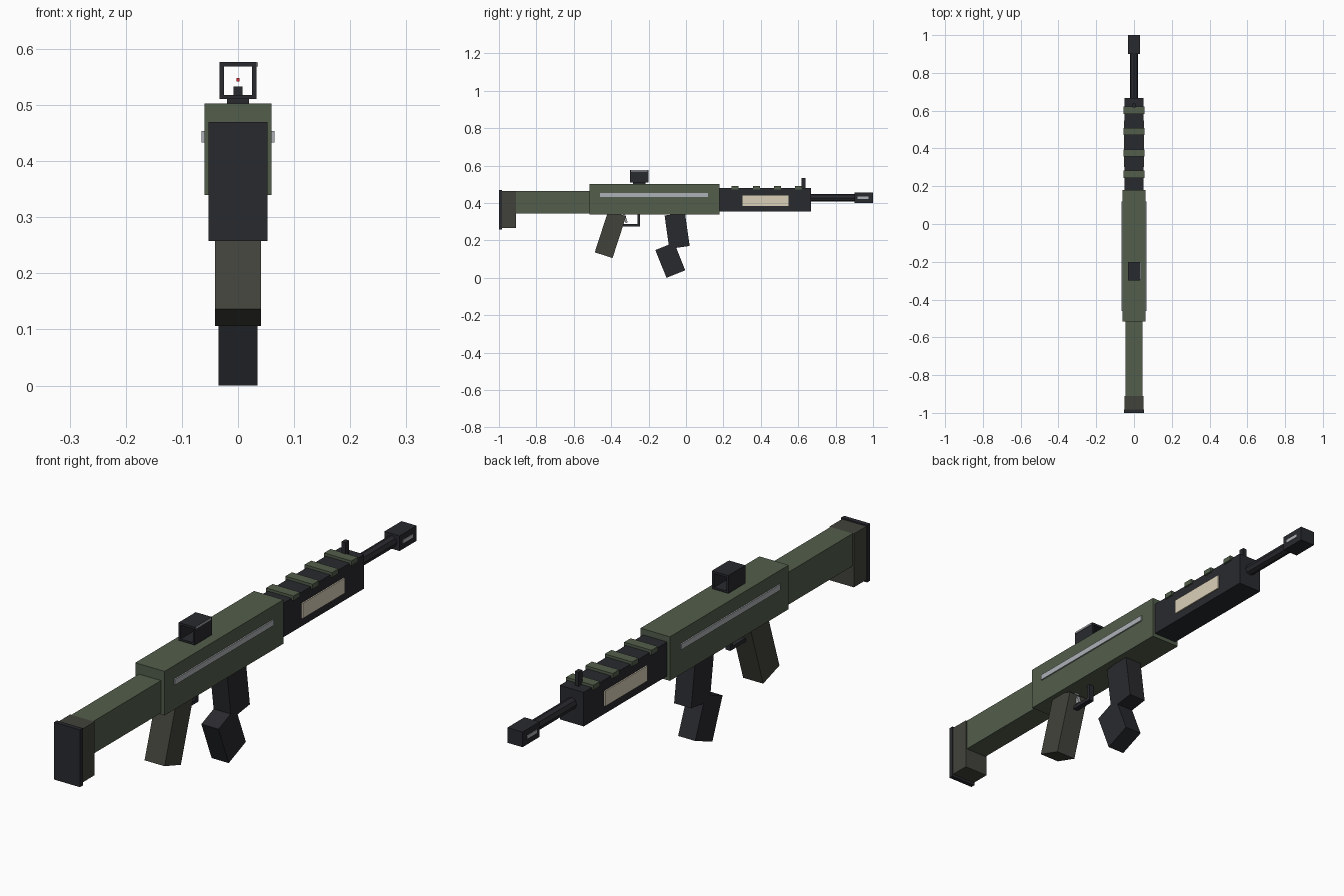
import bpy
from math import radians, pi

if "Cube" in bpy.data.objects:
    bpy.data.objects.remove(bpy.data.objects["Cube"])


def mat(name, r, g, b):
    m = bpy.data.materials.new(name)
    m.diffuse_color = (r, g, b, 1)
    m.use_nodes = True
    m.node_tree.nodes["Principled BSDF"].inputs["Base Color"].default_value = m.diffuse_color
    return m


GREEN = mat("olive", 0.085, 0.11, 0.07)
DARK = mat("gunmetal", 0.022, 0.023, 0.028)
BROWN = mat("dark_olive", 0.055, 0.055, 0.045)
STEEL = mat("steel", 0.42, 0.44, 0.47)
TAN = mat("tan", 0.70, 0.63, 0.48)
RED = mat("red", 0.8, 0.02, 0.03)


def finish(ob, name, m):
    ob.name = name
    ob.data.materials.append(m)
    return ob


def block(name, m, x, y, z):
    """Axis-aligned box given by (min, max) ranges; a single x means +-x."""
    x = x if isinstance(x, tuple) else (-x, x)
    return tilted(name, m, sum(y) / 2, sum(z) / 2,
                  (x[1] - x[0], y[1] - y[0], z[1] - z[0]), 0, sum(x) / 2)


def tilted(name, m, y, z, size, angle, x=0):
    """Box leaning in the side plane by an angle in degrees."""
    bpy.ops.mesh.primitive_cube_add(size=1, location=(x, y, z),
                                    rotation=(radians(angle), 0, 0))
    ob = bpy.context.object
    ob.scale = size
    return finish(ob, name, m)


# Receiver and stock
block("receiver", GREEN, 0.06, (-0.515, 0.18), (0.34, 0.503))
block("stock", GREEN, 0.045, (-0.91, -0.515), (0.345, 0.465))
block("stock_end", BROWN, 0.05, (-0.985, -0.91), (0.267, 0.465))
block("butt_pad", DARK, 0.053, (-1.0, -0.983), (0.258, 0.47))

# Grip, trigger and guard
tilted("grip", BROWN, -0.404, 0.233, (0.082, 0.10, 0.235), -18)
tilted("trigger", STEEL, -0.325, 0.318, (0.014, 0.012, 0.05), 18)
block("guard_bottom", DARK, 0.01, (-0.345, -0.245), (0.275, 0.288))
block("guard_front", DARK, 0.01, (-0.259, -0.245), (0.275, 0.345))

# Two-piece angled magazine
tilted("magazine_upper", DARK, -0.0475, 0.252, (0.07, 0.11, 0.18), 8)
tilted("magazine_lower", DARK, -0.084, 0.0945, (0.07, 0.108, 0.16), 22)

# Handguard with top ribs
block("handguard", DARK, 0.049, (0.18, 0.668), (0.355, 0.481))
for i in range(4):
    y = 0.263 + i * 0.113
    block(f"rib_{i + 1}", GREEN, 0.056, (y - 0.019, y + 0.019), (0.473, 0.491))
block("front_post", DARK, 0.008, (0.617, 0.639), (0.475, 0.533))

# Barrel and muzzle
bpy.ops.mesh.primitive_cylinder_add(vertices=8, radius=0.021, depth=0.27,
                                    location=(0, 0.785, 0.428),
                                    rotation=(pi / 2, 0, 0))
finish(bpy.context.object, "barrel", DARK)
block("muzzle", DARK, 0.031, (0.90, 1.0), (0.4, 0.456))

# Side details, mirrored left and right
for side, s in (("left", -1), ("right", 1)):
    def plate(name, m, x0, x1, y, z):
        block(f"{name}_{side}", m, tuple(sorted((s * x0, s * x1))), y, z)
    plate("receiver_strip", STEEL, 0.057, 0.065, (-0.46, 0.118), (0.433, 0.454))
    plate("handguard_panel", TAN, 0.046, 0.054, (0.302, 0.548), (0.385, 0.441))
    plate("muzzle_slot", STEEL, 0.029, 0.033, (0.918, 0.975), (0.422, 0.434))
    plate("sight_wall", DARK, 0.025, 0.033, (-0.30, -0.20), (0.511, 0.577))

# Open box sight
block("sight_mount", DARK, 0.02, (-0.283, -0.217), (0.50, 0.513))
block("sight_floor", DARK, 0.025, (-0.30, -0.20), (0.511, 0.518))
block("sight_roof", DARK, 0.025, (-0.30, -0.20), (0.569, 0.577))
block("sight_edge", STEEL, (0.032, 0.036), (-0.295, -0.205), (0.569, 0.576))
block("sight_dot", RED, 0.003, (-0.253, -0.247), (0.542, 0.548))
